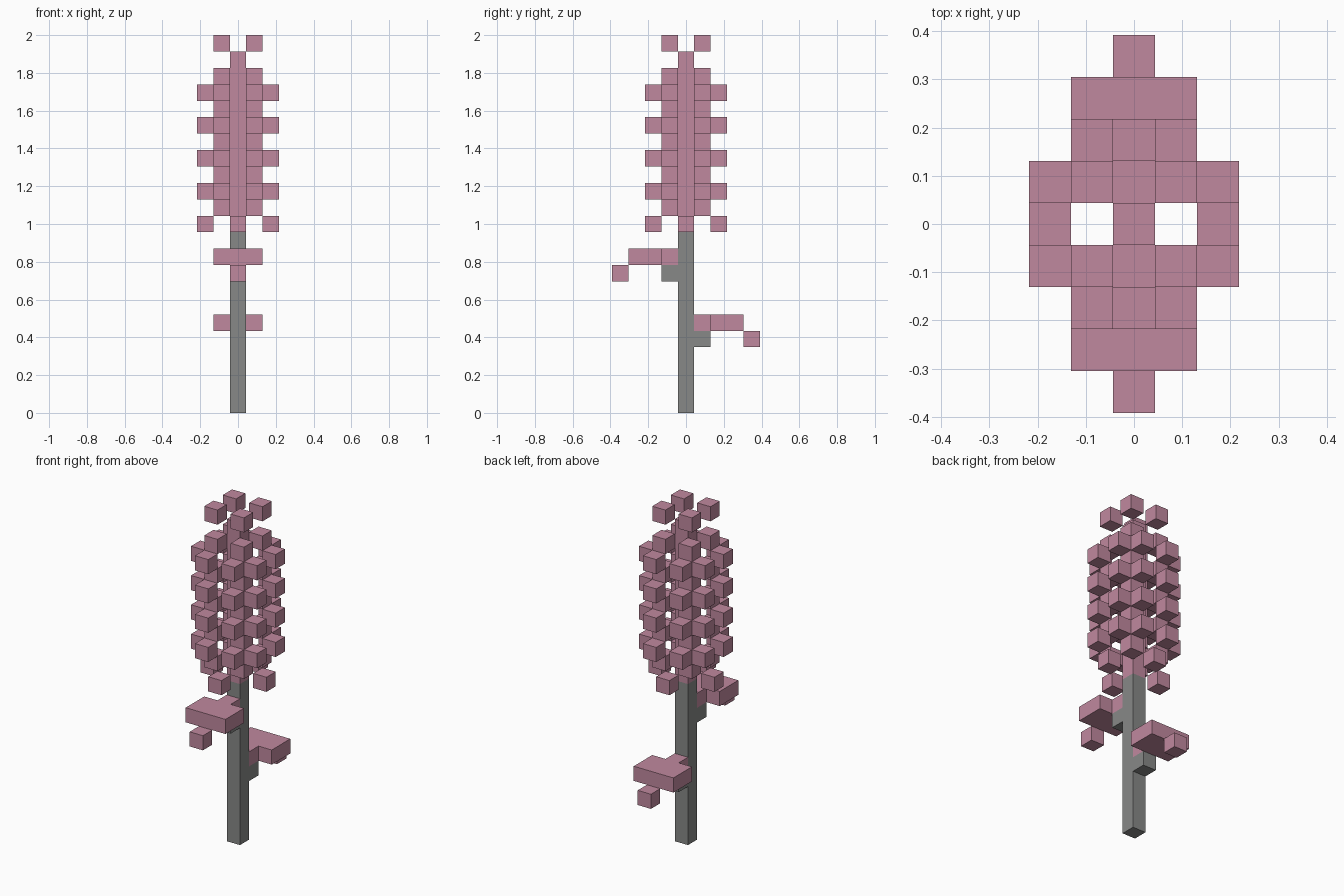
import bpy
import bmesh
from mathutils import Matrix, Vector

U = 2 / 23  # edge of one block; the plant is 23 blocks tall

cube = bpy.data.objects.get("Cube")
if cube:
    bpy.data.objects.remove(cube, do_unlink=True)


def material(name, rgb):
    mat = bpy.data.materials.new(name)
    mat.use_nodes = True
    mat.diffuse_color = (*rgb, 1)
    for node in mat.node_tree.nodes:
        if node.type == "BSDF_PRINCIPLED":
            node.inputs["Base Color"].default_value = (*rgb, 1)
    return mat


pink = material("dusty pink", (0.53, 0.25, 0.345))
grey = material("stem grey", (0.245, 0.25, 0.245))


def finish(name, bm, mat):
    bmesh.ops.recalc_face_normals(bm, faces=bm.faces)
    mesh = bpy.data.meshes.new(name)
    bm.to_mesh(mesh)
    bm.free()
    mesh.materials.append(mat)
    obj = bpy.data.objects.new(name, mesh)
    bpy.context.collection.objects.link(obj)


def blocks(name, cells, mat, height=1):
    """One box per cell; a cell is (column x, column y, layer)."""
    bm = bmesh.new()
    for x, y, layer in cells:
        centre = Vector((x, y, layer + height / 2)) * U
        matrix = Matrix.Translation(centre) @ Matrix.Diagonal((U, U, U * height, 1))
        bmesh.ops.create_cube(bm, size=1, matrix=matrix)
    finish(name, bm, mat)


def leaf(name, side, layer):
    """T-shaped slab pointing to the front (side -1) or back (side 1)."""
    outline = [(-0.5, 0.5), (0.5, 0.5), (0.5, 1.5), (1.5, 1.5),
               (1.5, 3.5), (-1.5, 3.5), (-1.5, 1.5), (-0.5, 1.5)]
    bm = bmesh.new()
    face = bm.faces.new([bm.verts.new((x * U, side * y * U, layer * U))
                         for x, y in outline])
    top = bmesh.ops.extrude_face_region(bm, geom=[face])["geom"]
    bmesh.ops.translate(bm, vec=(0, 0, U),
                        verts=[v for v in top if isinstance(v, bmesh.types.BMVert)])
    finish(name, bm, pink)


# Stem and the core of the flower spike
blocks("stem", [(0, 0, 0)], grey, height=11)
blocks("flower_core", [(0, 0, 11)], pink, height=11)

# Leaves with their brackets and drooping tips
for label, side, layer in (("front", -1, 9), ("back", 1, 5)):
    leaf(label + "_leaf", side, layer)
    blocks(label + "_leaf_bracket", [(0, side, layer - 1)], grey)
    blocks(label + "_leaf_tip", [(0, side * 4, layer - 1)], pink)

# Petal rings: inner corners alternate with pairs on each outer side
corners = [(x, y) for x in (-1, 1) for y in (-1, 1)]
outer = [(x * a, y * b) for x, y in corners for a, b in ((1, 2), (2, 1))]
cross = [(2, 0), (-2, 0), (0, 2), (0, -2)]

blocks("lowest_petals", [(x, y, 11) for x, y in cross], pink)
blocks("inner_petals", [(x, y, k) for k in range(12, 21, 2) for x, y in corners], pink)
blocks("outer_petals", [(x, y, k) for k in range(13, 20, 2) for x, y in outer], pink)
blocks("crown_petals", [(x, y, 22) for x, y in corners], pink)
